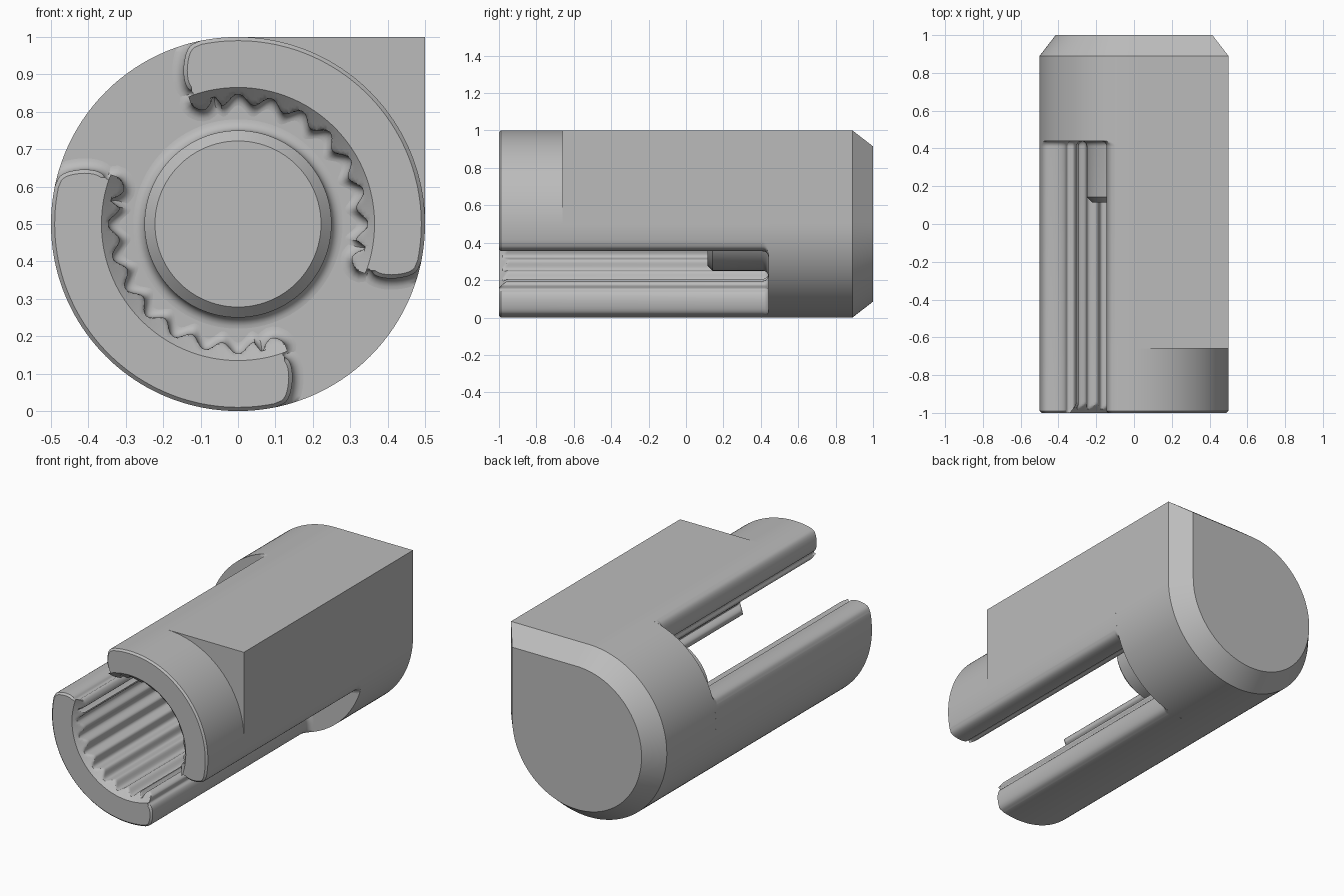
import bpy
import bmesh
from math import sin, cos, radians, hypot, pi

cube = bpy.data.objects.get("Cube")
if cube:
    bpy.data.objects.remove(cube)

grey = bpy.data.materials.new("plain_grey")
grey.use_nodes = True
grey.diffuse_color = (0.5, 0.5, 0.5, 1)
bsdf = next(n for n in grey.node_tree.nodes if n.type == 'BSDF_PRINCIPLED')
bsdf.inputs["Base Color"].default_value = (0.5, 0.5, 0.5, 1)

AXIS_Z = 0.5      # height of the long axis
FLOOR = 0.44      # depth of the slot floor
FILLET = 0.03


def polar(r, deg):
    return (r * cos(radians(deg)), r * sin(radians(deg)))


def squared(p):
    """Push a point of the rim out to the square corner at upper left."""
    x, z = p
    if x <= 0 or z <= 0:
        return p
    k = hypot(x, z) / max(x, z)
    return (x * k, z * k)


def with_radius(p, r):
    k = r / hypot(*p)
    return (p[0] * k, p[1] * k)


def loft(name, sections):
    """Skin a list of (y, outline) sections and cap both ends."""
    bm = bmesh.new()
    rings = [[bm.verts.new((x, y, z + AXIS_Z)) for x, z in pts] for y, pts in sections]
    for a, b in zip(rings, rings[1:]):
        for i in range(len(a)):
            j = (i + 1) % len(a)
            bm.faces.new((a[i], a[j], b[j], b[i]))
    bm.faces.new(rings[0])
    bm.faces.new(rings[-1][::-1])
    bmesh.ops.dissolve_degenerate(bm, dist=1e-5, edges=bm.edges[:])
    bmesh.ops.recalc_face_normals(bm, faces=bm.faces[:])
    mesh = bpy.data.meshes.new(name)
    bm.to_mesh(mesh)
    bm.free()
    mesh.materials.append(grey)
    obj = bpy.data.objects.new(name, mesh)
    bpy.context.collection.objects.link(obj)
    bpy.ops.object.select_all(action='DESELECT')
    obj.select_set(True)
    bpy.context.view_layer.objects.active = obj
    bpy.ops.object.shade_smooth_by_angle(angle=radians(30))
    return obj


def rounded(path, passes=2):
    """Corner cutting on an open path."""
    for _ in range(passes):
        out = [path[0]]
        for (ax, az), (bx, bz) in zip(path, path[1:]):
            out += [(ax * .75 + bx * .25, az * .75 + bz * .25),
                    (ax * .25 + bx * .75, az * .25 + bz * .75)]
        path = out + [path[-1]]
    return path


# Jaw outline: rim, rounded tip with bump, fluted bore, mirrored tip
rim = [polar(0.5, -11.5 + 113 * i / 58) for i in range(59)]
tip = rounded([(-0.1, 0.49), (-0.135, 0.475), (-0.148, 0.415), (-0.14, 0.365),
               (-0.115, 0.35), (-0.132, 0.32), (-0.095, 0.3), (-0.075, 0.315),
               (-0.066, 0.345), (-0.05, 0.325)])[1:]
bore = [polar(0.333 + 0.014 * cos(radians(24 * a)), a)
        for a in (98 - 106 * i / 84 for i in range(85))]
outline = rim + tip + bore + [(z, x) for x, z in reversed(tip)]
kinds = ["rim"] * len(rim) + ["tip"] * len(tip) + ["bore"] * len(bore) + ["tip"] * len(tip)


def normal(i):
    a, b = outline[i - 1], outline[(i + 1) % len(outline)]
    dx, dz = b[0] - a[0], b[1] - a[1]
    d = hypot(dx, dz)
    return (dz / d, -dx / d)


def jaw_section(offset=0.0, mouth=0.0, corner=False):
    pts = []
    for i, (p, kind) in enumerate(zip(outline, kinds)):
        r = hypot(*p)
        if kind == "bore":
            p = with_radius(p, r - max(offset, 0))
        elif kind == "tip" or offset < 0:
            if offset > 0 or r > 0.38:
                n = normal(i)
                p = (p[0] + n[0] * offset, p[1] + n[1] * offset)
        r = hypot(*p)
        if r < mouth:
            p = with_radius(p, mouth)
        elif r > 0.5:
            p = with_radius(p, 0.5)
        if corner and kind == "rim":
            p = squared(p)
        pts.append(p)
    return pts


def jaw(name, sign, has_corner):
    # bevelled, flared mouth
    sections = [(-1, jaw_section(-0.01, 0.365))]
    sections += [(-1 + d, jaw_section(0, 0.365 - d)) for d in (0.01, 0.02, 0.03, 0.04, 0.05, 0.06)]
    # step where the square corner begins
    if has_corner:
        sections += [(-0.66, jaw_section()), (-0.66, jaw_section(corner=True))]
    # fillet into the slot floor
    for i in range(7):
        t = pi / 2 * i / 6
        sections.append((FLOOR - FILLET + FILLET * sin(t),
                         jaw_section(FILLET * (1 - cos(t)), corner=has_corner)))
    return loft(name, [(y, [(x * sign, z * sign) for x, z in s]) for y, s in sections])


jaw("upper_jaw", 1, True)
jaw("lower_jaw", -1, False)

# Rear body: round with one square corner, chamfered at the back
body = [squared(polar(0.5, 360 * i / 128)) for i in range(128)]
loft("rear_body", [(FLOOR, body), (0.89, body), (1, [(x * 0.83, z * 0.83) for x, z in body])])

# Centre peg with chamfered end and fillet at its root
profile = [(0.115, 0.222), (0.143, 0.25)]
for i in range(7):
    t = pi / 2 * i / 6
    profile.append((FLOOR - FILLET + FILLET * sin(t), 0.25 + FILLET * (1 - cos(t))))
loft("centre_peg", [(y, [polar(r, 360 * i / 96) for i in range(96)]) for y, r in profile])
